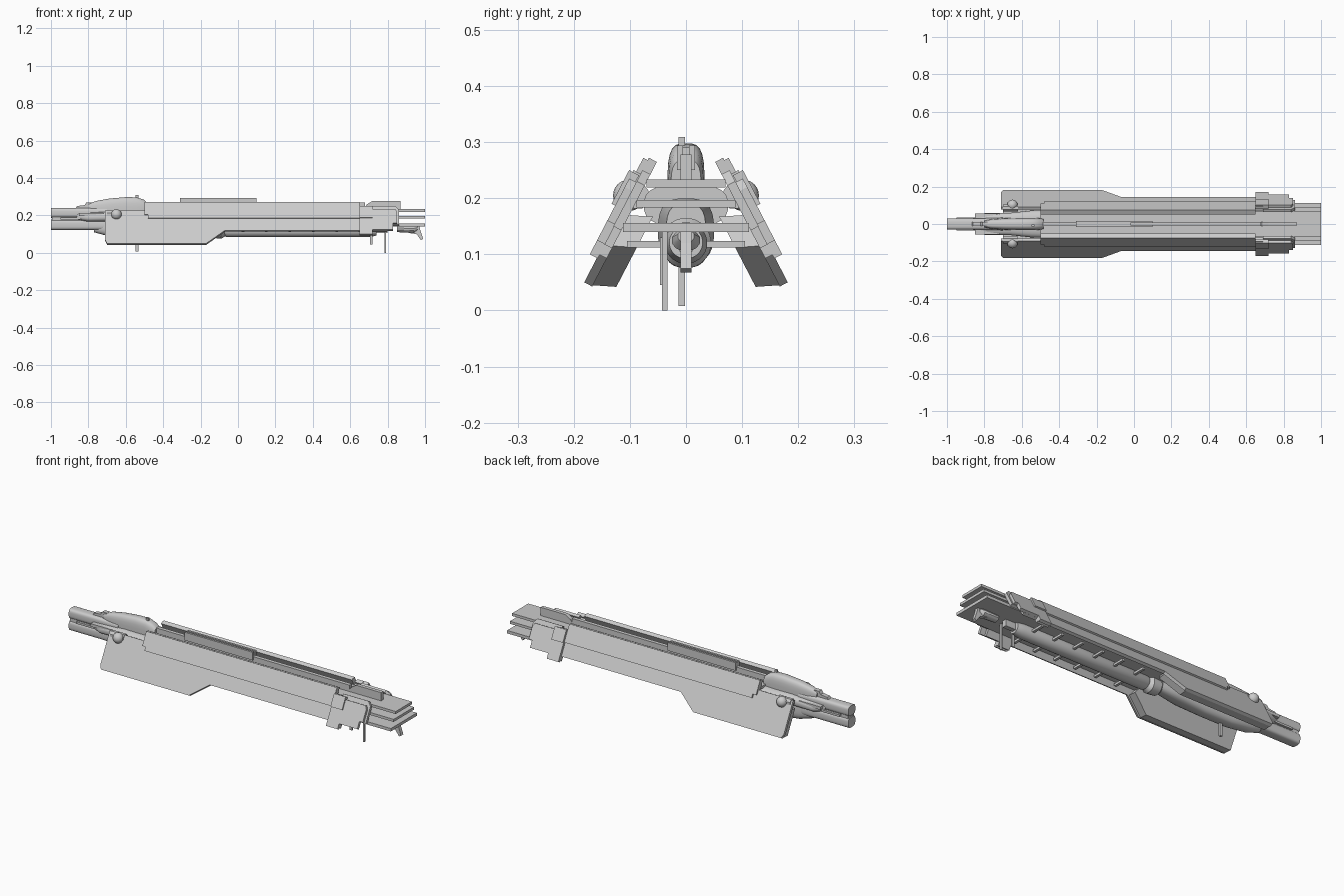
import bpy, bmesh, math

if "Cube" in bpy.data.objects:
    bpy.data.objects.remove(bpy.data.objects["Cube"])

SLOPE = 0.52  # outward lean of the side walls per unit of height


def finish(name, bm, smooth=False):
    bmesh.ops.recalc_face_normals(bm, faces=bm.faces)
    me = bpy.data.meshes.new(name)
    bm.to_mesh(me)
    bm.free()
    ob = bpy.data.objects.new(name, me)
    bpy.context.collection.objects.link(ob)
    if smooth:
        bpy.ops.object.select_all(action='DESELECT')
        ob.select_set(True)
        bpy.context.view_layer.objects.active = ob
        bpy.ops.object.shade_smooth_by_angle(angle=math.radians(35))
    return ob


def skin(name, rings, smooth=False):
    bm = bmesh.new()
    vs = [[bm.verts.new(p) for p in r] for r in rings]
    n = len(vs[0])
    for a, b in zip(vs, vs[1:]):
        for i in range(n):
            bm.faces.new((a[i], a[(i + 1) % n], b[(i + 1) % n], b[i]))
    bm.faces.new(vs[0])
    bm.faces.new(vs[-1])
    return finish(name, bm, smooth)


def box(name, x, y, z):
    return skin(name, [[(a, y[0], z[0]), (a, y[1], z[0]), (a, y[1], z[1]), (a, y[0], z[1])] for a in x])


def loft(name, secs, n=24, power=1.0, y=0):
    # sections along x: (x, half width, bottom, top)
    def f(v):
        return math.copysign(abs(v) ** power, v)
    rings = []
    for x, w, lo, hi in secs:
        ring = []
        for i in range(n):
            t = 2 * math.pi * (i + 0.5) / n
            ring.append((x, y + w * f(math.cos(t)), (lo + hi) / 2 + (hi - lo) / 2 * f(math.sin(t))))
        rings.append(ring)
    return skin(name, rings, n > 10)


def wall_y(z):
    return 0.07 + (0.272 - z) * SLOPE


def slab(name, pts, off, thick, lean=SLOPE):
    # outline in x,z laid onto the leaning wall on both sides
    d = math.hypot(1, lean)
    for s, side in ((-1, "front"), (1, "back")):
        outer = [(x, s * (wall_y(z) + off), z) for x, z in pts]
        inner = [(x, y - s * thick / d, z - thick * lean / d) for x, y, z in outer]
        skin(side + "_" + name, [outer, inner])


def rect(x0, x1, z0, z1):
    return [(x0, z0), (x1, z0), (x1, z1), (x0, z1)]


# Leaning side walls, with armour strips and inner fairings
slab("wall", [(-.71, .07), (-.70, .05), (-.17, .05), (-.07, .12), (.65, .12), (.65, .1), (.72, .1),
              (.72, .118), (.8, .118), (.8, .15), (.86, .15), (.86, .23), (.84, .25), (.69, .25),
              (.69, .235), (.65, .235), (.65, .272), (-.5, .272), (-.5, .225), (-.71, .225)], -.004, .016)
slab("armour_strip", [(-.5, .205), (-.48, .205), (-.48, .187), (.65, .187), (.65, .272), (-.5, .272)], .006, .012)
slab("wing_fairing", [(-.70, .045), (-.18, .045), (-.08, .115), (-.12, .17), (-.70, .17)], -.02, .044, .07)
slab("front_armour", [(.65, .1), (.72, .1), (.72, .125), (.83, .125), (.83, .16), (.85, .16), (.85, .22),
                      (.84, .235), (.69, .235), (.69, .25), (.65, .25)], .012, .016)
slab("rim_block", rect(.65, .72, .19, .25), .02, .02)

# Horizontal decks projecting at the bow
box("upper_deck", (-.5, 1), (-.07, .07), (.219, .233))
box("middle_deck", (.3, 1), (-.088, .088), (.183, .197))
box("lower_deck", (-.5, 1), (-.112, .112), (.14, .156))

# Lower cylinder with cross ribs
loft("lower_cylinder", [(-.08, .028, .095, .15), (-.06, .038, .083, .157), (.7, .038, .083, .157),
                        (.74, .03, .092, .15)])
for i in range(6):
    x = .02 + i * .125
    box(f"cross_rib_{i + 1}", (x, x + .014), (-.105, .105), (.112, .124))
loft("cylinder_coupling", [(-.16, .02, .1, .15), (-.14, .042, .08, .16), (-.09, .045, .075, .165),
                           (-.065, .025, .09, .15)])

# Rear hull: domed top, belly and side shoulders
loft("rear_dome", [(-.8, .018, .2, .262), (-.76, .026, .17, .277), (-.69, .031, .15, .29),
                   (-.6, .033, .15, .298), (-.54, .033, .15, .297), (-.505, .031, .15, .285),
                   (-.485, .027, .16, .268)], 24, .6)
loft("belly", [(-.77, .022, .11, .2), (-.7, .037, .09, .2), (-.58, .042, .076, .2),
               (-.42, .042, .076, .2), (-.28, .05, .085, .2), (-.15, .035, .1, .19)], 24, .7)
loft("shoulders", [(-.86, .03, .175, .215), (-.8, .058, .165, .215), (-.66, .06, .165, .225),
                   (-.55, .072, .15, .225), (-.45, .075, .15, .225)], 24, .7)

# Stern barrel: upper and lower shells around a narrow core
for nm, lo, hi in (("barrel_upper", .187, .24), ("barrel_lower", .122, .178)):
    loft(nm, [(-1, .03, lo, hi), (-.82, .03, lo, hi), (-.7, .034, lo, hi)], 24, .55)
box("barrel_core", (-.995, -.7), (-.024, .024), (.15, .21))
for s, side in ((-1, "front"), (1, "back")):
    box(side + "_barrel_rod", (-.95, -.75), sorted((s * .024, s * .036)), (.177, .188))
    box(side + "_collar_fin", (-.85, -.72), sorted((s * .03, s * .056)), (.196, .212))
skin("barrel_sight", [[(-.87, y, .235), (-.78, y, .235), (-.78, y, .27), (-.81, y, .27), (-.82, y, .255),
                       (-.86, y, .25)] for y in (-.012, .012)])

# Round side pods
for s, side in ((-1, "front"), (1, "back")):
    bm = bmesh.new()
    bmesh.ops.create_uvsphere(bm, u_segments=20, v_segments=12, radius=.028)
    bmesh.ops.translate(bm, verts=bm.verts, vec=(-.65, s * .102, .205))
    finish(side + "_pod", bm, True)
    loft(side + "_pod_mount", [(-.7, .02, .18, .228), (-.62, .02, .18, .228)], 8, 1, s * .085)

# Spine rails on the upper deck
box("spine", (-.5, .68), (-.01, .01), (.23, .268))
for s, side in ((-1, "front"), (1, "back")):
    box(side + "_spine_rail", (-.31, .1), sorted((s * .005, s * .016)), (.25, .294))
box("rail_bridge", (-.31, -.02), (-.006, .006), (.25, .29))
skin("bow_bridge", [[(.67, y, .23), (.87, y, .23), (.87, y, .278), (.72, y, .278), (.69, y, .26)]
                    for y in (-.01, .01)])

# Antennas and keel fins
box("top_antenna", (-.547, -.533), (-.013, -.002), (.29, .309))
box("belly_antenna", (-.547, -.533), (-.013, -.002), (.008, .09))
box("keel_post", (.783, .792), (-.043, -.033), (0, .142))
box("keel_fin", (.706, .72), (-.046, -.038), (.045, .13))
box("bow_keel", (.68, .8), (-.012, .012), (.105, .145))

# Angled bow foot
skin("bow_foot", [[(.86, y, .142), (.97, y, .142), (.975, y, .12), (.99, y, .075), (.978, y, .068),
                   (.955, y, .1), (.92, y, .105)] for y in (-.01, .01)])
loft("bow_foot_housing", [(.85, .022, .11, .145), (.94, .026, .105, .145), (.96, .015, .12, .145)], 12)
